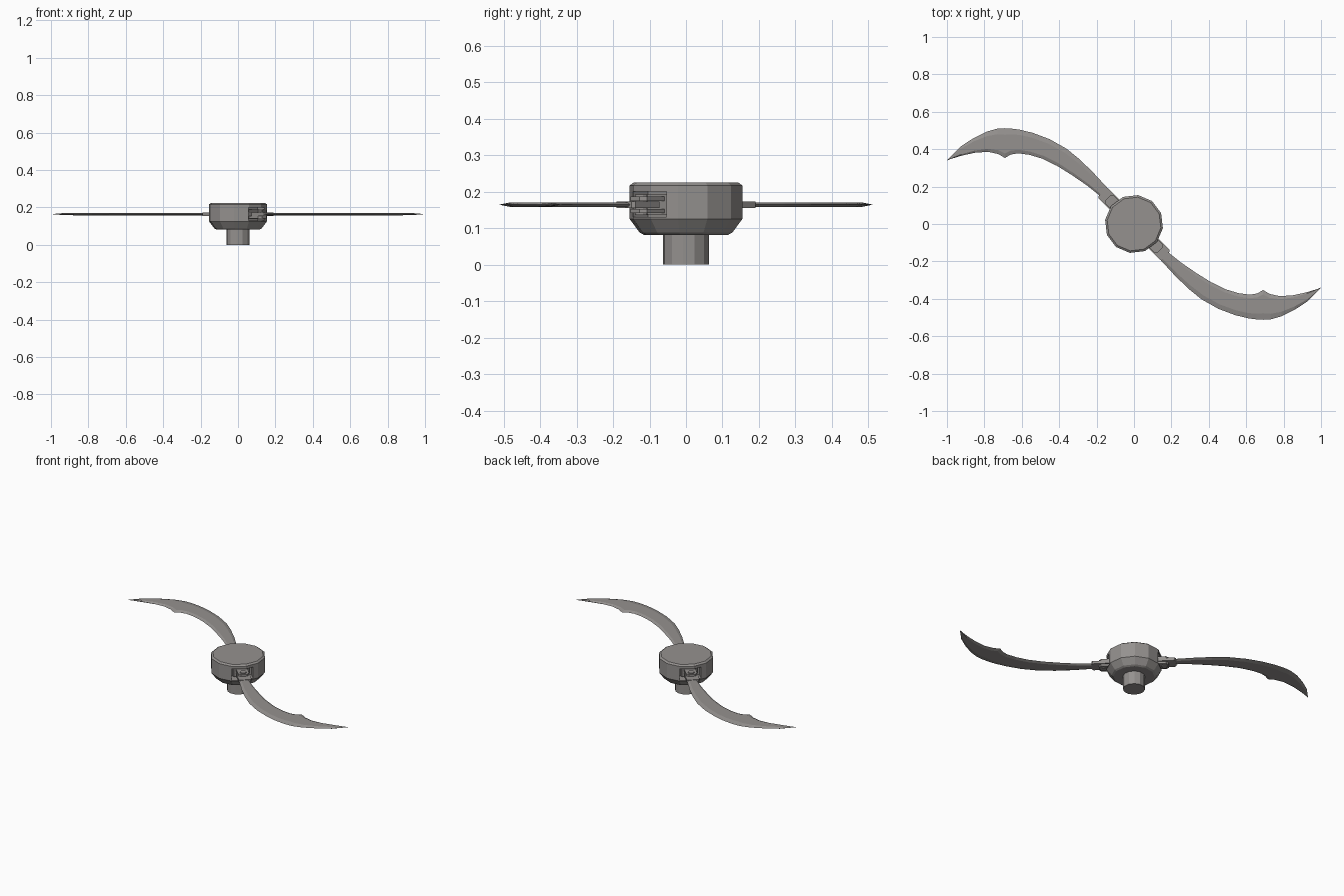
import bpy, bmesh, math
from mathutils import Matrix, Vector

if "Cube" in bpy.data.objects:
    bpy.data.objects.remove(bpy.data.objects["Cube"])

grey = bpy.data.materials.new("warm grey")
grey.diffuse_color = (0.30, 0.285, 0.275, 1)
grey.use_nodes = True
grey.node_tree.nodes["Principled BSDF"].inputs["Base Color"].default_value = grey.diffuse_color


def finish(name, bm):
    bmesh.ops.recalc_face_normals(bm, faces=bm.faces)
    me = bpy.data.meshes.new(name)
    bm.to_mesh(me)
    bm.free()
    me.materials.append(grey)
    ob = bpy.data.objects.new(name, me)
    bpy.context.collection.objects.link(ob)
    return ob


def loft(name, rings, matrix=Matrix()):
    """Skin closed rings of equal length and cap both ends."""
    bm = bmesh.new()
    vs = [[bm.verts.new(matrix @ Vector(p)) for p in r] for r in rings]
    n = len(vs[0])
    for a, b in zip(vs, vs[1:]):
        for i in range(n):
            j = (i + 1) % n
            bm.faces.new((a[i], a[j], b[j], b[i]))
    bm.faces.new(vs[0])
    bm.faces.new(vs[-1])
    return finish(name, bm)


def turned(name, profile, sides=12, offset=22, matrix=Matrix()):
    """Low-poly lathe from (radius, z) pairs."""
    angs = [math.radians(offset + 360 * i / sides) for i in range(sides)]
    return loft(name, [[(r * math.cos(a), r * math.sin(a), z) for a in angs]
                       for r, z in profile], matrix)


def plate(name, outline, z0, z1, matrix):
    return loft(name, [[(x, y, z) for x, y in outline] for z in (z0, z1)], matrix)


def rounded(u0, u1, w, cut):
    return [(u0, -w), (u1 - cut, -w), (u1, -w + cut),
            (u1, w - cut), (u1 - cut, w), (u0, w)]


# shaft and hub
turned("shaft", [(0.063, 0), (0.063, 0.1)])
hub = turned("hub", [(0.117, 0.082), (0.128, 0.088), (0.156, 0.125),
                     (0.156, 0.217), (0.145, 0.225)])

# blade stations: outer edge x, y then inner edge x, y
stations = [
    (0.135, -0.185, 0.175, -0.145), (0.22, -0.277, 0.25, -0.205),
    (0.29, -0.345, 0.33, -0.26), (0.36, -0.402, 0.41, -0.31),
    (0.45, -0.453, 0.49, -0.349), (0.54, -0.487, 0.56, -0.37),
    (0.61, -0.504, 0.62, -0.378), (0.655, -0.51, 0.66, -0.371),
    (0.69, -0.512, 0.69, -0.353), (0.73, -0.51, 0.725, -0.374),
    (0.79, -0.493, 0.78, -0.386), (0.86, -0.458, 0.85, -0.381),
    (0.93, -0.412, 0.92, -0.366), (0.975, -0.366, 0.972, -0.35),
    (0.9995, -0.341, 1.0, -0.34)]
ZB = 0.1645


def section(ox, oy, ix, iy):
    o, i = Vector((ox, oy, ZB)), Vector((ix, iy, ZB))
    h = Vector((0, 0, min(0.0065, (i - o).length * 0.12)))
    a, b = o.lerp(i, 0.22), o.lerp(i, 0.85)
    return [o, a + h, b + h, i, b - h, a - h]


for side, turn in (("right", 0), ("left", math.pi)):
    half = Matrix.Rotation(turn, 4, 'Z')
    arm = half @ Matrix.Rotation(-math.pi / 4, 4, 'Z')
    # pocket cut into the hub
    cutter = plate("pocket_cutter", [(0.085, -0.062), (0.25, -0.062),
                                     (0.25, 0.062), (0.085, 0.062)], 0.13, 0.2, arm)
    cutter.hide_render = True
    mod = hub.modifiers.new("pocket", 'BOOLEAN')
    mod.operation, mod.solver, mod.object = 'DIFFERENCE', 'EXACT', cutter
    bpy.context.view_layer.objects.active = hub
    bpy.ops.object.modifier_apply(modifier=mod.name)
    bpy.data.objects.remove(cutter)
    # hinge bracket, pin and blade root
    plate(side + "_hinge_base", rounded(0.08, 0.115, 0.048, 0.006), 0.138, 0.192, arm)
    for part, z0, z1 in (("lower", 0.141, 0.153), ("upper", 0.175, 0.187)):
        plate(f"{side}_{part}_hinge_prong", rounded(0.1, 0.198, 0.032, 0.014), z0, z1, arm)
    turned(side + "_hinge_pin", [(0.018, 0.136), (0.018, 0.193)], 12, 0,
           arm @ Matrix.Translation((0.173, 0, 0)))
    plate(side + "_blade_root", rounded(0.14, 0.24, 0.037, 0.008), 0.1555, 0.1735, arm)
    # sickle-shaped blade
    loft(side + "_blade", [section(*s) for s in stations], half)
